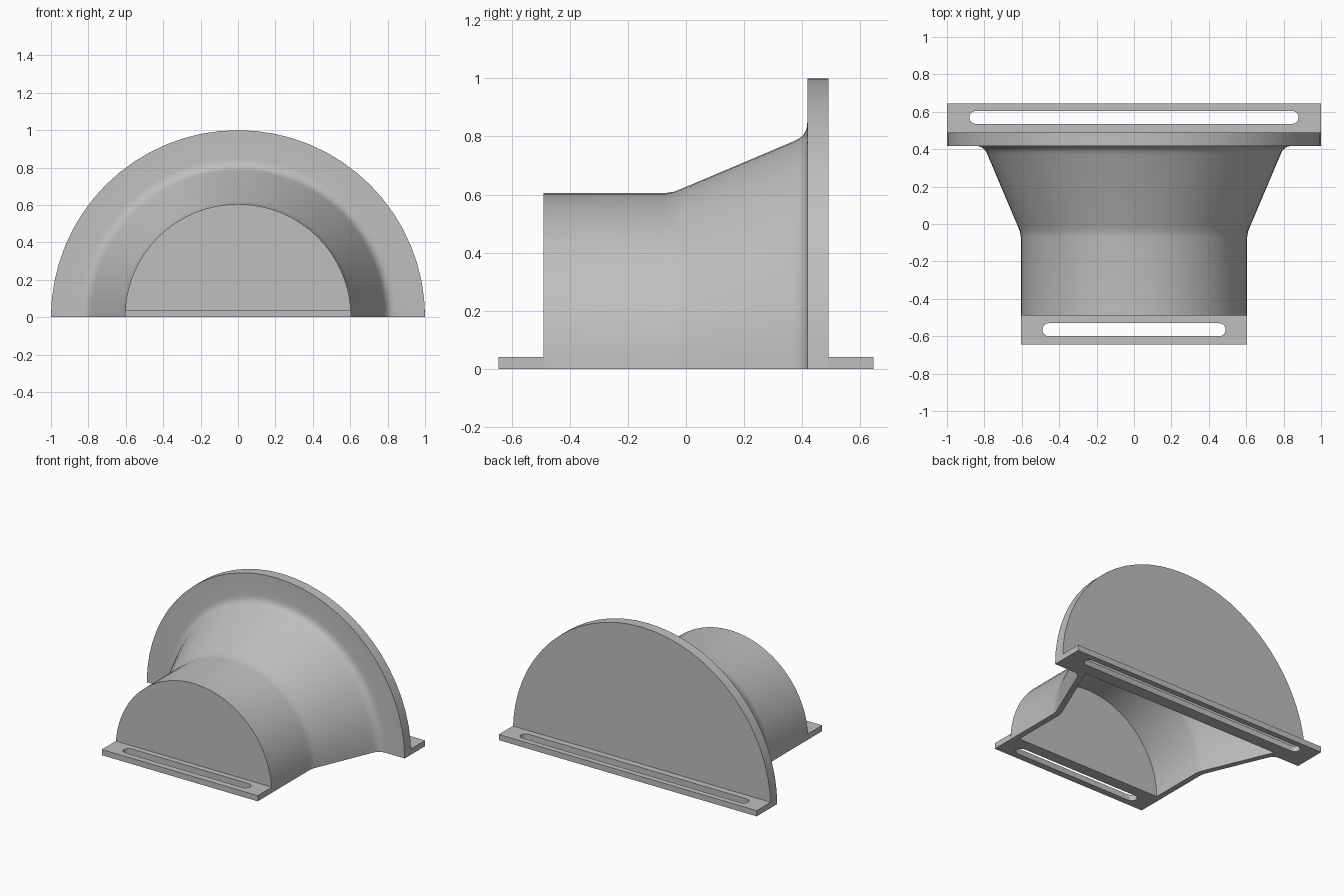
import bpy, bmesh
from math import sin, cos, pi, radians

cube = bpy.data.objects.get("Cube")
if cube:
    bpy.data.objects.remove(cube, do_unlink=True)

grey = bpy.data.materials.new("light grey")
grey.use_nodes = True
COLOR = (0.52, 0.52, 0.52, 1)
grey.diffuse_color = COLOR
grey.node_tree.nodes["Principled BSDF"].inputs["Base Color"].default_value = COLOR


def finish(bm, name):
    bmesh.ops.recalc_face_normals(bm, faces=bm.faces)
    mesh = bpy.data.meshes.new(name)
    bm.to_mesh(mesh)
    bm.free()
    mesh.materials.append(grey)
    obj = bpy.data.objects.new(name, mesh)
    bpy.context.collection.objects.link(obj)
    bpy.ops.object.select_all(action='DESELECT')
    obj.select_set(True)
    bpy.context.view_layer.objects.active = obj
    bpy.ops.object.shade_smooth_by_angle(angle=radians(30))
    return obj


def half_revolve(name, profile, steps):
    """Sweep a closed (y, radius) wall section half a turn about the y axis."""
    bm = bmesh.new()
    rings = []
    for i in range(steps + 1):
        a = pi * i / steps
        rings.append([bm.verts.new((r * cos(a), y, r * sin(a))) for y, r in profile])
    n = len(profile)
    for a, b in zip(rings, rings[1:]):
        for j in range(n):
            k = (j + 1) % n
            if profile[j][1] or profile[k][1]:
                bm.faces.new((a[j], a[k], b[k], b[j]))
    # Flat rim on both sides of the open underside
    bm.faces.new(rings[0])
    bm.faces.new(rings[-1])
    bmesh.ops.remove_doubles(bm, verts=bm.verts, dist=1e-5)
    bmesh.ops.dissolve_degenerate(bm, edges=bm.edges, dist=1e-5)
    return finish(bm, name)


def slotted_tab(name, half_width, y0, y1, slot_half, slot_y, slot_r, height):
    """Flat rectangular tab with a round-ended slot through it."""
    bm = bmesh.new()
    outline = [(-half_width, y0), (half_width, y0), (half_width, y1), (-half_width, y1)]
    slot = []
    for side, start in ((1, -pi / 2), (-1, pi / 2)):
        for i in range(9):
            a = start + pi * i / 8
            slot.append((side * (slot_half - slot_r) + slot_r * cos(a),
                         slot_y + slot_r * sin(a)))
    for loop in (outline, slot):
        vs = [bm.verts.new((x, y, 0)) for x, y in loop]
        for a, b in zip(vs, vs[1:] + vs[:1]):
            bm.edges.new((a, b))
    bmesh.ops.triangle_fill(bm, edges=bm.edges[:], use_beauty=True)
    top = bmesh.ops.extrude_face_region(bm, geom=bm.faces[:])
    moved = [g for g in top["geom"] if isinstance(g, bmesh.types.BMVert)]
    bmesh.ops.translate(bm, verts=moved, vec=(0, 0, height))
    return finish(bm, name)


# Hollow half shell: barrel, flared cone, filleted end flange
outer = [(-0.49, 0), (-0.49, 0.605), (-0.07, 0.605), (-0.04, 0.61), (-0.01, 0.622),
         (0.37, 0.783), (0.39, 0.793), (0.405, 0.806), (0.415, 0.825), (0.418, 0.85),
         (0.418, 1), (0.49, 1), (0.49, 0)]
inner = [(0.45, 0), (0.45, 0.775), (-0.02, 0.576), (-0.06, 0.565),
         (-0.45, 0.565), (-0.45, 0)]
half_revolve("flared_half_shell", outer + inner, 32)

# Mounting tabs
T = 0.04
slotted_tab("front_tab", 0.605, -0.645, -0.49, 0.49, -0.565, 0.035, T)
slotted_tab("back_tab", 1.0, 0.49, 0.645, 0.88, 0.57, 0.035, T)
